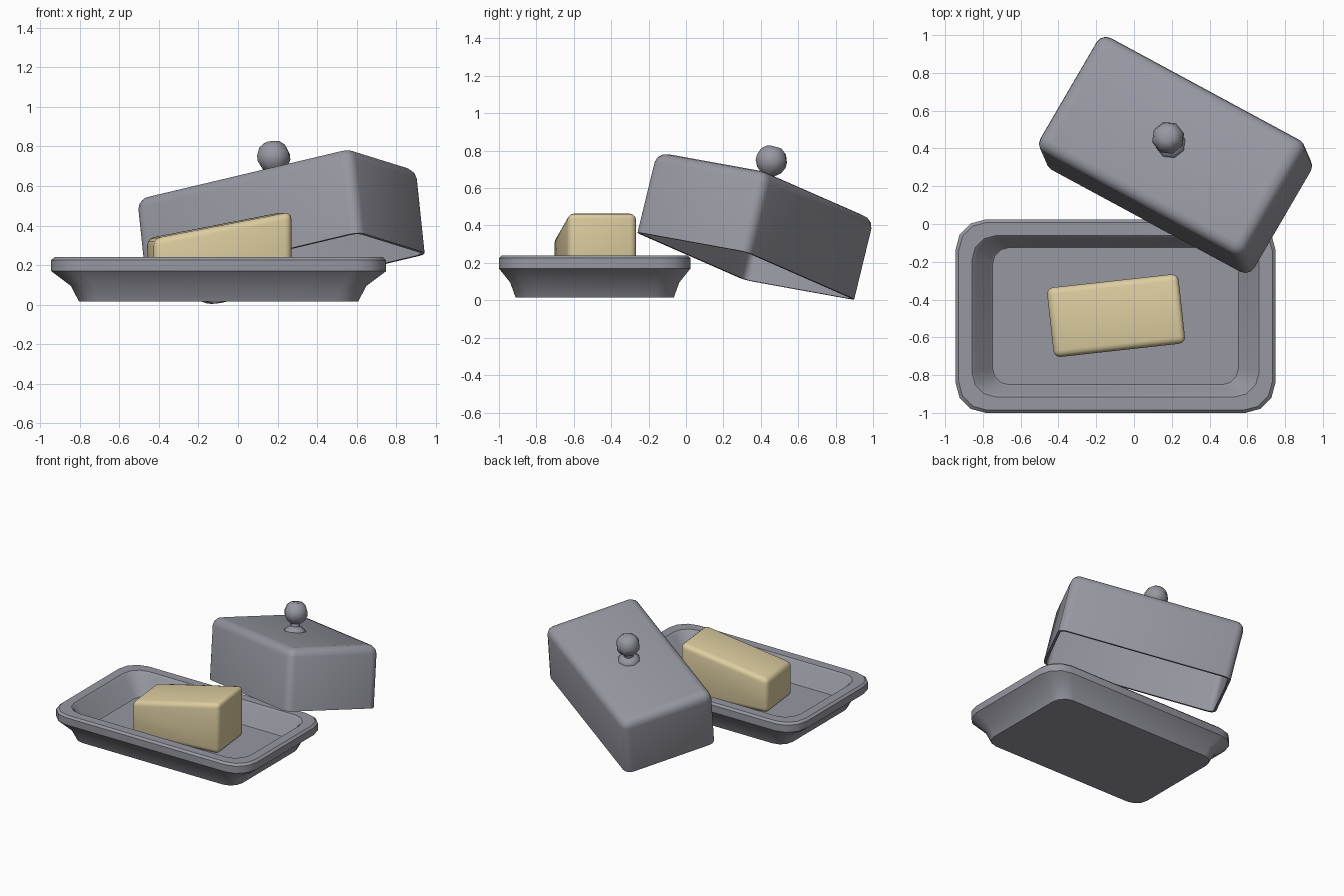
import bpy, bmesh, math
from mathutils import Vector, Matrix

if "Cube" in bpy.data.objects:
    bpy.data.objects.remove(bpy.data.objects["Cube"])


def material(name, rgb):
    m = bpy.data.materials.new(name)
    m.diffuse_color = (*rgb, 1)
    m.use_nodes = True
    m.node_tree.nodes["Principled BSDF"].inputs["Base Color"].default_value = m.diffuse_color
    return m


GREY = material("grey_ceramic", (0.31, 0.31, 0.36))
BUTTER = material("butter_yellow", (0.72, 0.61, 0.35))


def rounded_rect(hx, hy, r, z, seg=3):
    """Rounded rectangle outline, counter-clockwise."""
    pts = []
    for k, (sx, sy) in enumerate([(1, 1), (-1, 1), (-1, -1), (1, -1)]):
        for i in range(seg + 1):
            a = math.pi / 2 * (k + i / seg)
            pts.append((sx * (hx - r) + r * math.cos(a),
                        sy * (hy - r) + r * math.sin(a), z))
    return pts


def circle(r, z, n=8):
    return [(r * math.cos(2 * math.pi * i / n), r * math.sin(2 * math.pi * i / n), z)
            for i in range(n)]


def loft(name, rings, matrix, mat, angle=35):
    """Skin a stack of rings and cap both ends."""
    bm = bmesh.new()
    loops = [[bm.verts.new(p) for p in ring] for ring in rings]
    for a, b in zip(loops, loops[1:]):
        for i in range(len(a)):
            j = (i + 1) % len(a)
            bm.faces.new((a[i], a[j], b[j], b[i]))
    bm.faces.new(loops[0][::-1])
    bm.faces.new(loops[-1])
    bmesh.ops.recalc_face_normals(bm, faces=bm.faces)
    return finish(name, bm, matrix, mat, angle)


def finish(name, bm, matrix, mat, angle):
    me = bpy.data.meshes.new(name)
    bm.to_mesh(me)
    bm.free()
    me.materials.append(mat)
    ob = bpy.data.objects.new(name, me)
    bpy.context.collection.objects.link(ob)
    ob.matrix_world = matrix
    bpy.ops.object.select_all(action='DESELECT')
    ob.select_set(True)
    bpy.context.view_layer.objects.active = ob
    bpy.ops.object.shade_smooth_by_angle(angle=math.radians(angle))
    return ob


# Dish: outside from the base up, over the rim, down to the floor
dish = [(.705, .423, .10, .015), (.747, .452, .12, .095), (.847, .512, .16, .17),
        (.847, .512, .16, .225), (.830, .497, .15, .24), (.760, .428, .13, .24),
        (.742, .412, .12, .225), (.662, .373, .09, .09), (.650, .363, .085, .08)]
loft("dish", [rounded_rect(*d) for d in dish],
     Matrix.Translation((-.098, -.488, 0)), GREY)

# Butter: wedge block, higher at its right end
bm = bmesh.new()
bmesh.ops.create_cube(bm, size=1)
for v in bm.verts:
    top = .47 if v.co.x > 0 else .335
    v.co = (v.co.x * .70, v.co.y * .37, top if v.co.z > 0 else .075)
bmesh.ops.bevel(bm, geom=bm.edges[:], offset=.035, segments=3, profile=.5,
                affect='EDGES')
finish("butter", bm, Matrix.Translation((-.095, -.485, 0)) @
       Matrix.Rotation(math.radians(6.3), 4, 'Z'), BUTTER, 40)

# Tilted frame shared by lid and knob
u = Vector((1.055, -.57, .25)).normalized()
v = Vector((.338, .58, -.105))
v = (v - u * v.dot(u)).normalized()
tilt = Matrix((u, v, u.cross(v))).transposed().to_4x4()
tilt = Matrix.Translation((.24, .32, .183)) @ tilt

# Lid: hollow cover, from the inner ceiling down, round the lip and up
HX, HY, H, R, T = .635, .355, .45, .06, .018
rings = [rounded_rect(HX - .06, HY - .06, .03, H - T),
         rounded_rect(HX - T, HY - T, .04, H - .06),
         rounded_rect(HX - T, HY - T, .04, 0),
         rounded_rect(HX, HY, .055, 0)]
for i in range(4):
    a = math.pi / 2 * i / 3
    d = R * (1 - math.cos(a))
    rings.append(rounded_rect(HX - d, HY - d, max(.055 - d * .6, .015),
                              H - R + R * math.sin(a)))
loft("lid", rings, tilt, GREY)

# Knob: flared foot, neck and ball
profile = [(.08, .44), (.08, .455), (.055, .475), (.035, .485), (.035, .505),
           (.068, .53), (.086, .565), (.086, .595), (.07, .635), (.042, .657)]
loft("lid_knob", [circle(r, z) for r, z in profile], tilt, GREY, 50)
